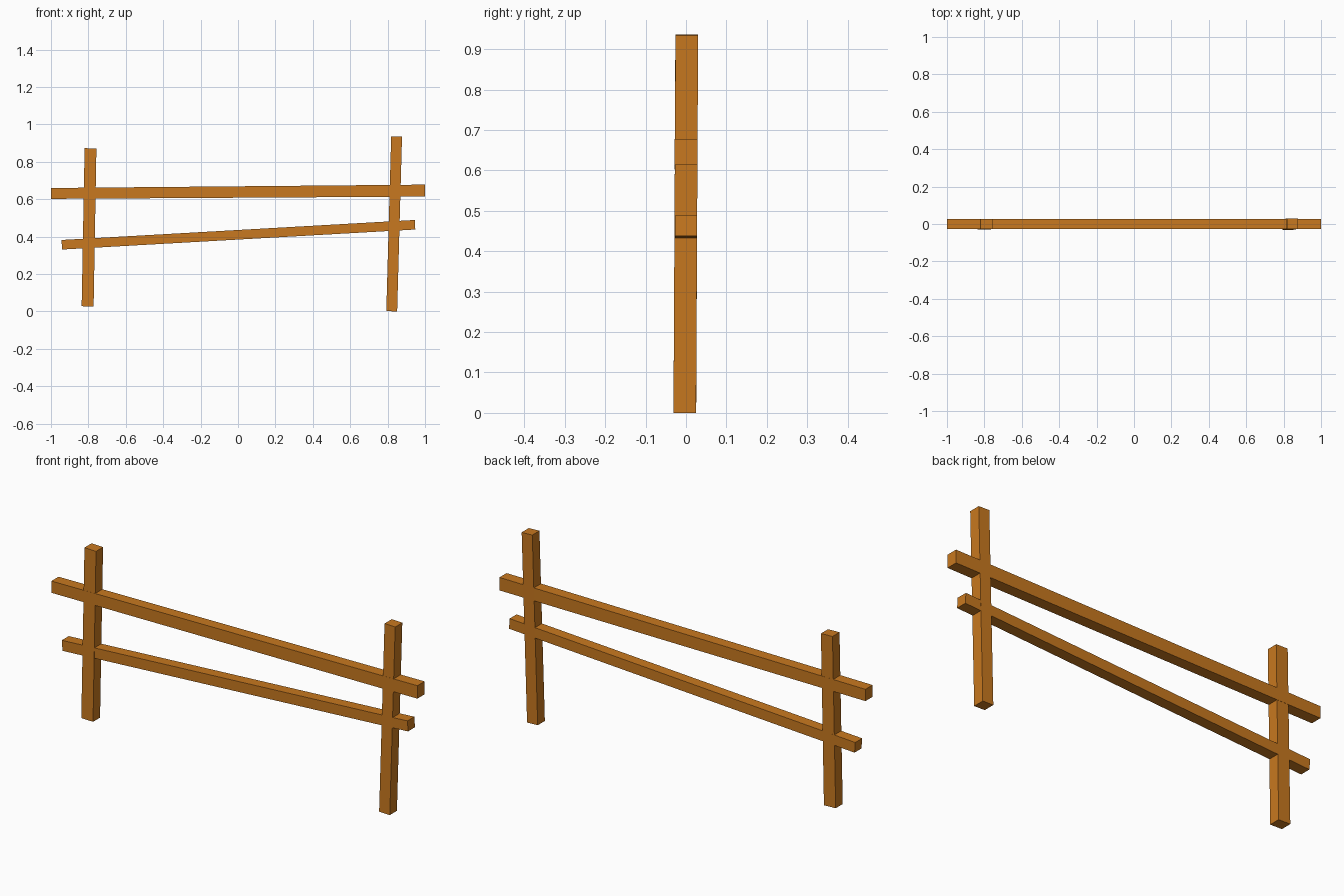
import bpy, bmesh
from mathutils import Vector

if "Cube" in bpy.data.objects:
    bpy.data.objects.remove(bpy.data.objects["Cube"])

wood = bpy.data.materials.new("wood")
wood.diffuse_color = (0.58, 0.19, 0.014, 1)
wood.use_nodes = True
wood.node_tree.nodes["Principled BSDF"].inputs["Base Color"].default_value = wood.diffuse_color


def beam(name, start, end):
    """Four-sided beam between two end sections, each given as four corners."""
    bm = bmesh.new()
    a = [bm.verts.new(v) for v in start]
    b = [bm.verts.new(v) for v in end]
    bm.faces.new(a)
    bm.faces.new(b)
    for i in range(4):
        j = (i + 1) % 4
        bm.faces.new((a[i], a[j], b[j], b[i]))
    bmesh.ops.recalc_face_normals(bm, faces=bm.faces)
    me = bpy.data.meshes.new(name)
    bm.to_mesh(me)
    bm.free()
    me.materials.append(wood)
    ob = bpy.data.objects.new(name, me)
    bpy.context.collection.objects.link(ob)


def section(p, q, y0, y1):
    """Rectangle across the depth, from xz point p to xz point q."""
    return [(p[0], y0, p[1]), (q[0], y0, q[1]), (q[0], y1, q[1]), (p[0], y1, p[1])]


# Leaning posts
beam("left_post",
     section((-0.836, 0.028), (-0.772, 0.026), -0.029, 0.026),
     section((-0.820, 0.873), (-0.757, 0.871), -0.027, 0.028))
beam("right_post",
     section((0.793, 0.002), (0.851, 0.000), -0.031, 0.025),
     section((0.819, 0.936), (0.877, 0.934), -0.026, 0.030))

# Slightly skewed rails
beam("upper_rail",
     section((-1.0, 0.602), (-1.0, 0.660), -0.028, 0.028),
     section((1.0, 0.614), (1.0, 0.678), -0.028, 0.028))
beam("lower_rail",
     section((-0.940, 0.331), (-0.944, 0.382), -0.027, 0.027),
     section((0.948, 0.438), (0.945, 0.489), -0.027, 0.027))
